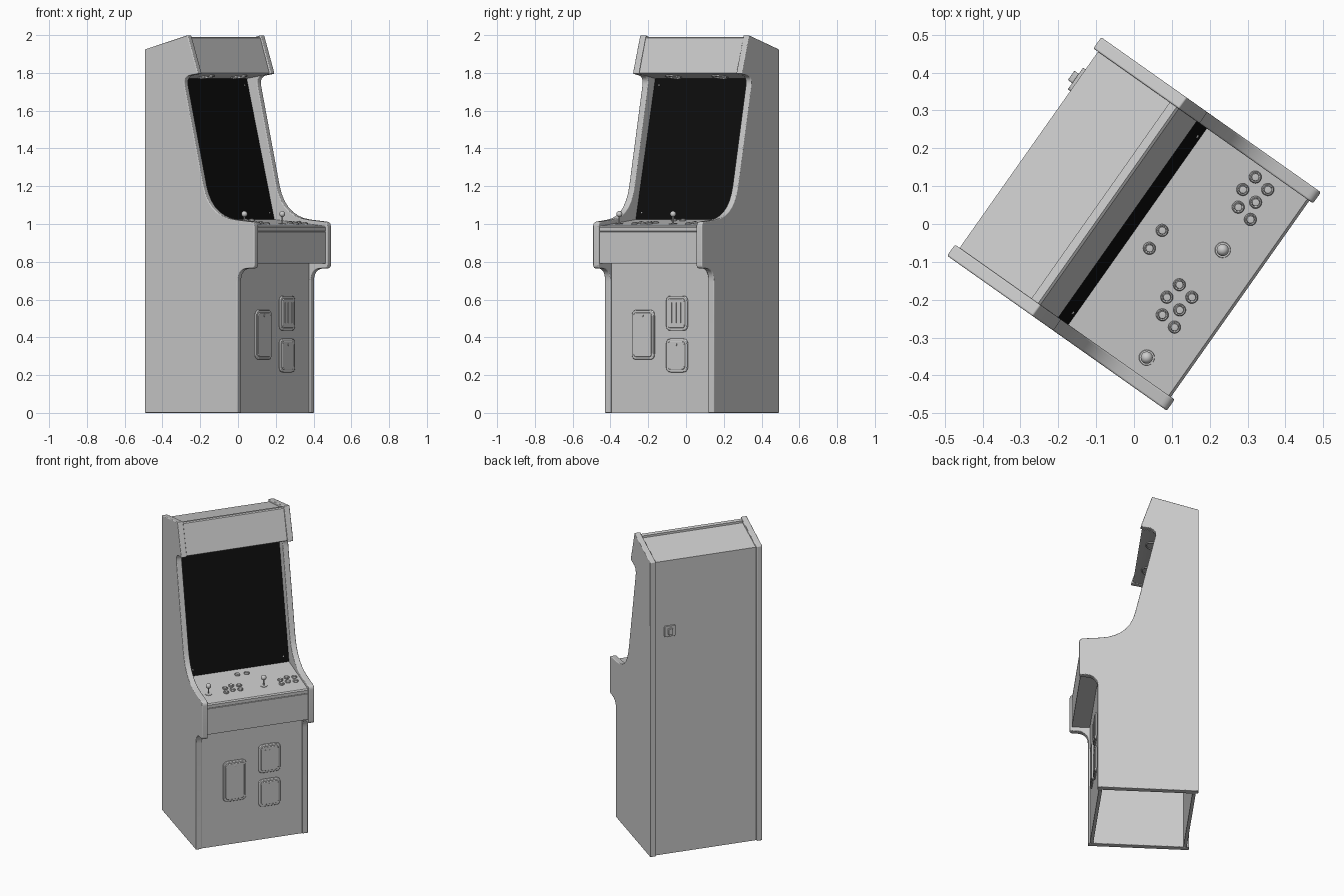
import bpy, bmesh, math
from mathutils import Matrix, Vector

if "Cube" in bpy.data.objects:
    bpy.data.objects.remove(bpy.data.objects["Cube"], do_unlink=True)

TURN = Matrix.Rotation(math.radians(54.8), 4, 'Z')   # the cabinet stands turned
HALF, INNER = 0.353, 0.317                           # outer and inner half width


def material(name, rgb):
    m = bpy.data.materials.new(name)
    m.use_nodes = True
    m.diffuse_color = (*rgb, 1)
    m.node_tree.nodes["Principled BSDF"].inputs["Base Color"].default_value = (*rgb, 1)
    return m


GREY = material("light grey", (0.6, 0.6, 0.6))
BLACK = material("screen black", (0.004, 0.004, 0.004))


def finish(name, bm, mat, bevel=0, segments=3, place=Matrix()):
    bmesh.ops.recalc_face_normals(bm, faces=bm.faces)
    mesh = bpy.data.meshes.new(name)
    bm.to_mesh(mesh)
    bm.free()
    mesh.materials.append(mat)
    ob = bpy.data.objects.new(name, mesh)
    bpy.context.collection.objects.link(ob)
    ob.matrix_world = TURN @ place
    if bevel:
        mod = ob.modifiers.new("soft edges", 'BEVEL')
        mod.width, mod.segments = bevel, segments
        mod.limit_method, mod.angle_limit = 'ANGLE', math.radians(40)
    bpy.ops.object.select_all(action='DESELECT')
    ob.select_set(True)
    bpy.context.view_layer.objects.active = ob
    bpy.ops.object.shade_smooth_by_angle(angle=math.radians(35))
    return ob


def rounded(points, steps=7):
    """Round each (u, v, radius) corner of a closed outline."""
    out = []
    for i, (u, v, r) in enumerate(points):
        p = Vector((u, v))
        if not r:
            out.append(p)
            continue
        a = p + (Vector(points[i - 1][:2]) - p).normalized() * r
        b = p + (Vector(points[(i + 1) % len(points)][:2]) - p).normalized() * r
        for k in range(steps + 1):
            t = k / steps
            out.append(a * (1 - t) ** 2 + p * 2 * t * (1 - t) + b * t * t)
    return out


def slab(name, outline, x0, x1, mat=GREY, bevel=0):
    """Extrude a (forward, height) outline across the cabinet."""
    bm = bmesh.new()
    face = bm.faces.new([bm.verts.new((x0, -d, z)) for d, z in outline])
    new = bmesh.ops.extrude_face_region(bm, geom=[face])["geom"]
    bmesh.ops.translate(bm, vec=(x1 - x0, 0, 0),
                        verts=[g for g in new if isinstance(g, bmesh.types.BMVert)])
    return finish(name, bm, mat, bevel)


def board(name, a, b, thick, mat=GREY):
    """Flat board between the side panels; thickness goes to the left of a->b."""
    a, b = Vector(a), Vector(b)
    n = (b - a).normalized().orthogonal() * thick
    return slab(name, [a, b, b + n, a + n], -INNER, INNER, mat)


def plate(name, x0, x1, z0, z1, d0, d1, radius=0, bevel=0, mat=GREY):
    """Upright rounded plate, from depth d0 out to d1."""
    bm = bmesh.new()
    pts = rounded([(x0, z0, radius), (x1, z0, radius), (x1, z1, radius), (x0, z1, radius)], 5)
    face = bm.faces.new([bm.verts.new((x, -d0, z)) for x, z in pts])
    new = bmesh.ops.extrude_face_region(bm, geom=[face])["geom"]
    bmesh.ops.translate(bm, vec=(0, d0 - d1, 0),
                        verts=[g for g in new if isinstance(g, bmesh.types.BMVert)])
    return finish(name, bm, mat, bevel, 2)


def turned(name, profile, place, mat=GREY, sides=20):
    """Spin a (radius, height) profile about its own axis."""
    bm = bmesh.new()
    vs = [bm.verts.new((r, 0, z)) for r, z in profile]
    es = [bm.edges.new(pair) for pair in zip(vs, vs[1:])]
    bmesh.ops.spin(bm, geom=vs + es, axis=(0, 0, 1), cent=(0, 0, 0),
                   angle=math.tau, steps=sides)
    bmesh.ops.remove_doubles(bm, verts=bm.verts, dist=0.0002)
    return finish(name, bm, mat, place=place)


# Side panels with rounded edge trim
side = rounded([(-.355, 0, 0), (.245, 0, 0), (.245, .765, .07), (.355, .765, .02),
                (.355, 1.01, .025), (.06, 1.04, .17), (-.108, 1.78, .05),
                (-.01, 1.795, .008), (-.078, 2, 0), (-.355, 1.925, 0)])
for label, s in (("left", 1), ("right", -1)):
    slab(label + "_side_panel", side, s * INNER, s * HALF, bevel=.01)

# Cabinet boards
board("back_panel", (-.34, 0), (-.34, 1.915), -.02)
board("sloping_roof", (-.34, 1.915), (-.1, 1.975), -.02)
board("lower_front_panel", (.236, 0), (.236, .8), .02)
slab("marquee_box", [(-.108, 1.95), (-.108, 1.986), (-.086, 1.99), (-.079, 1.985),
                     (-.021, 1.80), (-.03, 1.793), (-.18, 1.768), (-.19, 1.78)],
     -INNER, INNER)
slab("control_box", [(.22, .79), (.343, .79), (.343, .958), (.34, .96), (.343, .962),
                     (.343, .982), (.336, .989), (0, 1.025), (0, 1.0), (.22, .97)],
     -INNER, INNER)

# Screen and its corner screws
top, low = Vector((-.168, 1.772)), Vector((.012, 1.022))
board("screen", top, low, -.012 if (low - top).orthogonal().x > 0 else .012, BLACK)
lean = Matrix.Rotation(math.radians(90) - math.atan2(low.x - top.x, top.y - low.y), 4, 'X')
for x in (-.285, .285):
    for t in (.05, .95):
        p = top.lerp(low, t)
        turned("screen_screw", [(0, .004), (.004, .003), (.005, 0)],
               Matrix.Translation((x, -p.x, p.y)) @ lean, sides=8)

# Speaker rings under the marquee
for x in (-.15, .15):
    turned("speaker_ring", [(.045, 0), (.045, .006), (.038, .006), (.038, 0)],
           Matrix.Translation((x, .1, 1.781)) @ Matrix.Rotation(math.pi - .165, 4, 'X'))


def on_deck(x, d):
    tilt = Matrix.Rotation(math.atan2(.036, .336), 4, 'X')
    return Matrix.Translation((x, -d, 1.025 - d * .036 / .336)) @ tilt


# Play buttons, start buttons and joysticks
button = [(.0165, 0), (.0165, .005), (.014, .008), (.0115, .007), (.011, .004),
          (.0105, .004), (.0095, .010), (0, .011)]
cluster = [(-.062, .19), (-.07, .236), (-.108, .182), (-.116, .229), (-.153, .199), (-.161, .244)]
for shift in (0, .348):
    for x, d in cluster:
        turned("play_button", button, on_deck(x + shift, d))
    turned("joystick_washer", [(.021, 0), (.02, .003), (0, .004)], on_deck(shift - .269, .231))
    turned("joystick_shaft", [(.0045, 0), (.0045, .045)],
           Matrix.Translation((shift - .269, -.231, .998)), sides=10)
    ball = [(.016 * math.cos(a), .016 * math.sin(a))
            for a in (math.pi * (k / 10 - .5) for k in range(11))]
    turned("joystick_ball", ball, Matrix.Translation((shift - .269, -.231, 1.053)))
for x in (-.029, .029):
    turned("start_button", button, on_deck(x, .07))

# Cash door and coin doors on the lower front
F = .236
for name, x0, x1, z0, z1 in (("cash_door", -.18, -.035, .282, .545),
                             ("coin_slot_door", .042, .18, .435, .62),
                             ("coin_return_door", .042, .18, .215, .393)):
    plate(name + "_frame", x0, x1, z0, z1, F - .002, F + .009, .03, .004)
    plate(name, x0 + .014, x1 - .014, z0 + .014, z1 - .014, F, F + .013, .02, .003)
for k in range(3):
    x = .082 + k * .029
    plate("coin_slot", x - .003, x + .003, .475, .585, F + .01, F + .016)
turned("cash_door_lock", [(.008, 0), (.008, .004), (0, .005)],
       Matrix.Translation((-.108, -F - .012, .515)) @ Matrix.Rotation(math.pi / 2, 4, 'X'), sides=12)
plate("coin_return_lock", .105, .117, .355, .367, F + .01, F + .017, .004)

# Lock on the back
plate("back_lock_plate", .19, .26, 1.42, 1.49, -.338, -.348, .008, .002)
plate("back_lock_hasp", .21, .24, 1.435, 1.475, -.345, -.362, .006, .002)
